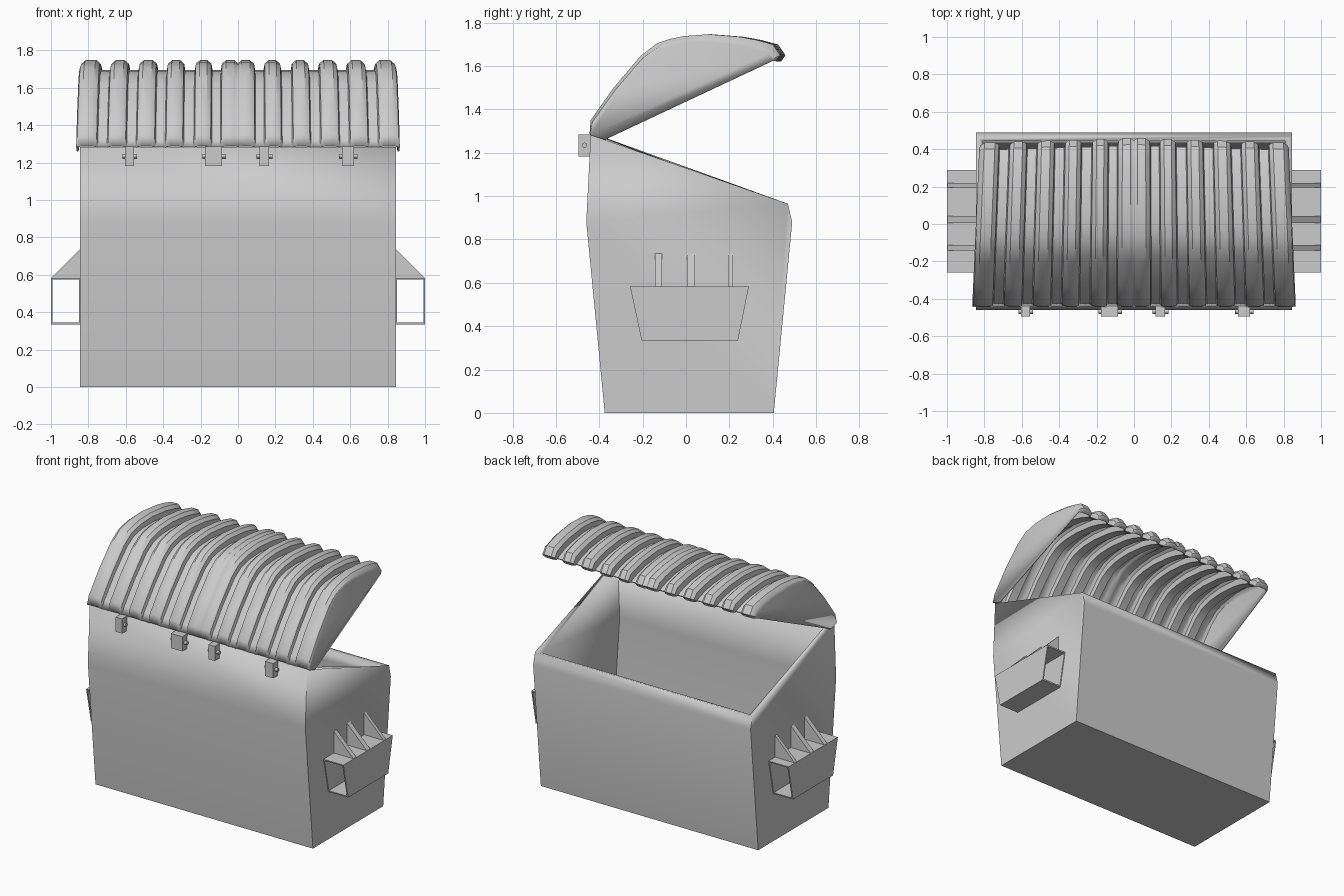
import bpy, bmesh, math

if "Cube" in bpy.data.objects:
    bpy.data.objects.remove(bpy.data.objects["Cube"])

def make(name, verts, faces, mirror=False, thick=0, smooth=None, fix=True):
    me = bpy.data.meshes.new(name)
    me.from_pydata(verts, [], faces)
    if fix:
        bm = bmesh.new()
        bm.from_mesh(me)
        bmesh.ops.recalc_face_normals(bm, faces=bm.faces)
        bm.to_mesh(me)
        bm.free()
    ob = bpy.data.objects.new(name, me)
    bpy.context.collection.objects.link(ob)
    if mirror:
        m = ob.modifiers.new("mirror", 'MIRROR')
        m.merge_threshold = 0.0005
    if thick:
        s = ob.modifiers.new("thickness", 'SOLIDIFY')
        s.thickness = thick
        s.offset = -1
    if smooth:
        bpy.ops.object.select_all(action='DESELECT')
        ob.select_set(True)
        bpy.context.view_layer.objects.active = ob
        bpy.ops.object.shade_smooth_by_angle(angle=math.radians(smooth))
    return ob

def box(name, x0, x1, y0, y1, z0, z1):
    v = [(x, y, z) for x in (x0, x1) for y in (y0, y1) for z in (z0, z1)]
    f = [(0, 1, 3, 2), (4, 6, 7, 5), (0, 4, 5, 1), (2, 3, 7, 6), (0, 2, 6, 4), (1, 5, 7, 3)]
    return make(name, v, f)

# Open bin body: side profile across the width, top left open
W = 0.845
prof = [(-.44, 1.283), (-.46, .88), (-.375, 0), (.405, 0), (.49, .88), (.47, .965)]
n = len(prof)
verts = [(-W, y, z) for y, z in prof] + [(W, y, z) for y, z in prof]
faces = [(i, i + 1, n + i + 1, n + i) for i in range(n - 1)]
faces += [tuple(reversed(range(n))), tuple(range(n, 2 * n))]
# winding: left wall faces -x, right wall +x, strips outward
body = make("bin_body", verts, faces, smooth=30, fix=False)
s = body.modifiers.new("wall", 'SOLIDIFY')
s.thickness, s.offset, s.use_even_offset = 0.03, -1, True

# Ribbed lid: valley point and rib-top point at each station along the arc
stations = [((-.44, 1.28), (-.445, 1.288)), ((-.415, 1.33), (-.44, 1.35)),
            ((-.30, 1.48), (-.335, 1.495)), ((-.17, 1.62), (-.205, 1.645)),
            ((-.10, 1.665), (-.125, 1.705)), ((-.05, 1.68), (-.065, 1.725)),
            ((0, 1.69), (0, 1.738)), ((.11, 1.695), (.12, 1.747)),
            ((.26, 1.68), (.27, 1.735)), ((.34, 1.662), (.35, 1.72)),
            ((.40, 1.64), (.425, 1.70)), ((.42, 1.63), (.46, 1.65)),
            ((.42, 1.625), (.44, 1.622))]
section = [(0, .7), (.02, 1), (.065, 1), (.088, .65), (.094, 0)]
for a, b in [(.14, .237), (.29, .39), (.44, .545), (.595, .70), (.75, .865)]:
    section += [(a, 0), (a + .006, .65), (a + .028, 1), (b - .028, 1), (b - .006, .65), (b, .3 if b > .8 else 0)]
verts, faces = [], []
m = len(section)
for (py, pz), (qy, qz) in stations:
    for x, h in section:
        y, z = py + (qy - py) * h, pz + (qz - pz) * h
        t = (y + .44) / .9
        verts.append((x * (1 - .045 * t), y - .03 * t * x, z))
for i in range(len(stations) - 1):
    for j in range(m - 1):
        k = i * m + j
        faces.append((k, k + 1, k + m + 1, k + m))
# flat end panel closing the arc
verts.append((.862, -.375, 1.26))
faces.append((len(verts) - 1,) + tuple(i * m + m - 1 for i in reversed(range(len(stations)))))
make("ribbed_lid", verts, faces, mirror=True, thick=0.01, smooth=32, fix=False)

# Lifting pockets: hollow sleeves with slanted open ends
def loop(inset, end):
    pts = []
    for x, z in [(.842 + inset, .335 + inset), (1 - inset, .335 + inset),
                 (1 - inset, .583 - inset), (.842 + inset, .583 - inset)]:
        t = (z - .335) / .248
        pts.append((x, (.24 + .05 * t) if end else (-.205 - .053 * t), z))
    return pts
verts = loop(0, 0) + loop(0, 1) + loop(.009, 0) + loop(.009, 1)
faces = []
for i in range(4):
    j = (i + 1) % 4
    faces += [(i, j, 4 + j, 4 + i), (8 + j, 8 + i, 12 + i, 12 + j),
              (j, i, 8 + i, 8 + j), (4 + i, 4 + j, 12 + j, 12 + i)]
make("lifting_pocket", verts, faces, mirror=True)

# Triangular gussets above the pockets
for y0, y1 in [(-.143, -.111), (.005, .042), (.194, .218)]:
    v = [(x, y, z) for y in (y0, y1) for x, z in [(.842, .58), (1, .58), (.842, .738)]]
    make("pocket_gusset", v, [(0, 1, 2), (3, 5, 4), (0, 3, 4, 1), (1, 4, 5, 2), (2, 5, 3, 0)], mirror=True)

# Hinge blocks with pins
for x0, x1, p0, p1 in [(-.605, -.555, -.618, -.54), (-.176, -.086, -.19, -.065),
                       (.116, .166, .10, .185), (.556, .62, .54, .64)]:
    box("hinge_block", x0, x1, -.495, -.435, 1.182, 1.285)
    bpy.ops.mesh.primitive_cylinder_add(vertices=12, radius=.012, depth=p1 - p0,
                                        location=((p0 + p1) / 2, -.468, 1.235),
                                        rotation=(0, math.pi / 2, 0))
    bpy.context.object.name = "hinge_pin"
